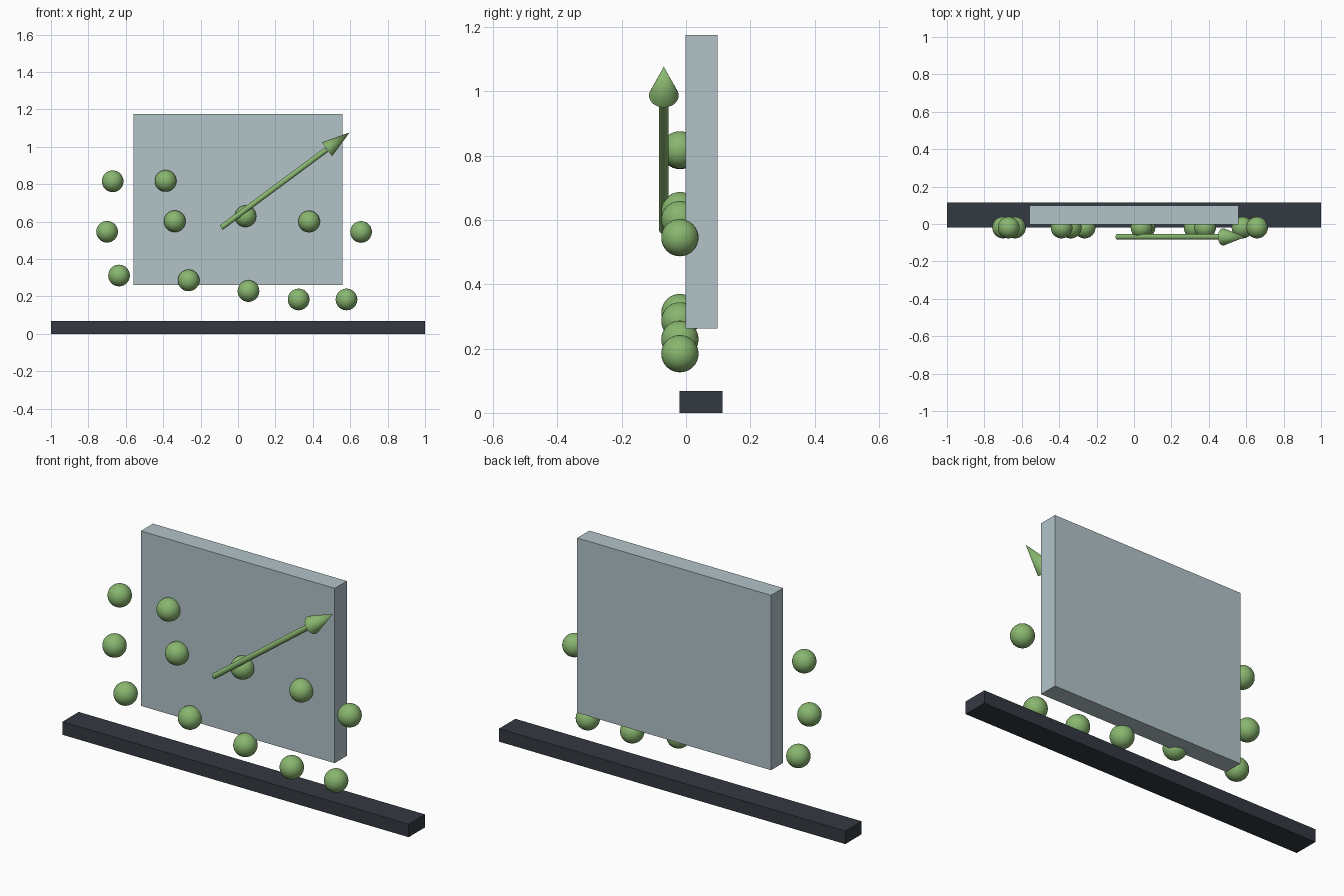
import bpy
import math
from mathutils import Vector

cube = bpy.data.objects.get("Cube")
if cube:
    bpy.data.objects.remove(cube, do_unlink=True)


def material(name, rgb):
    mat = bpy.data.materials.new(name)
    mat.use_nodes = True
    color = (*rgb, 1.0)
    mat.diffuse_color = color
    mat.node_tree.nodes["Principled BSDF"].inputs["Base Color"].default_value = color
    return mat


GLASS = material("pale blue grey", (0.445, 0.552, 0.584))
DARK = material("dark slate", (0.034, 0.042, 0.054))
GREEN = material("leaf green", (0.25, 0.47, 0.16))


def finish(name, mat, smooth=False):
    obj = bpy.context.object
    obj.name = name
    obj.data.materials.append(mat)
    if smooth:
        bpy.ops.object.shade_smooth_by_angle(angle=math.radians(40))
    return obj


def box(name, low, high, mat):
    low, high = Vector(low), Vector(high)
    bpy.ops.mesh.primitive_cube_add(size=1, location=(low + high) / 2)
    bpy.context.object.scale = high - low
    bpy.ops.object.transform_apply(location=False, rotation=False, scale=True)
    finish(name, mat)


def taper(name, start, end, r1, r2):
    """Round bar or cone running from start to end."""
    start, end = Vector(start), Vector(end)
    axis = end - start
    bpy.ops.mesh.primitive_cone_add(
        vertices=32, radius1=r1, radius2=r2, depth=axis.length,
        location=(start + end) / 2, rotation=axis.to_track_quat('Z', 'Y').to_euler())
    finish(name, GREEN, smooth=True)


# Floor bar and upright panel
box("floor_bar", (-1, -0.02, 0), (1, 0.114, 0.068), DARK)
box("panel", (-0.56, -0.002, 0.262), (0.56, 0.098, 1.175), GLASS)

# Balls in three loose rows, (x, z)
rows = {
    "upper": [(-0.67, 0.816), (-0.387, 0.818)],
    "middle": [(-0.7, 0.546), (-0.338, 0.602), (0.04, 0.629), (0.38, 0.601), (0.658, 0.545)],
    "lower": [(-0.636, 0.312), (-0.264, 0.286), (0.056, 0.229), (0.324, 0.184), (0.58, 0.184)],
}
for row, places in rows.items():
    for i, (x, z) in enumerate(places, 1):
        bpy.ops.mesh.primitive_uv_sphere_add(
            segments=32, ring_count=16, radius=0.058, location=(x, -0.019, z))
        finish(f"{row}_ball_{i}", GREEN, smooth=True)

# Arrow pointing up to the right in front of the panel
ARROW_Y = -0.069
taper("arrow_shaft", (-0.09, ARROW_Y, 0.568), (0.473, ARROW_Y, 0.985), 0.0145, 0.0145)
taper("arrow_head", (0.476, ARROW_Y, 0.987), (0.597, ARROW_Y, 1.077), 0.046, 0.0)
